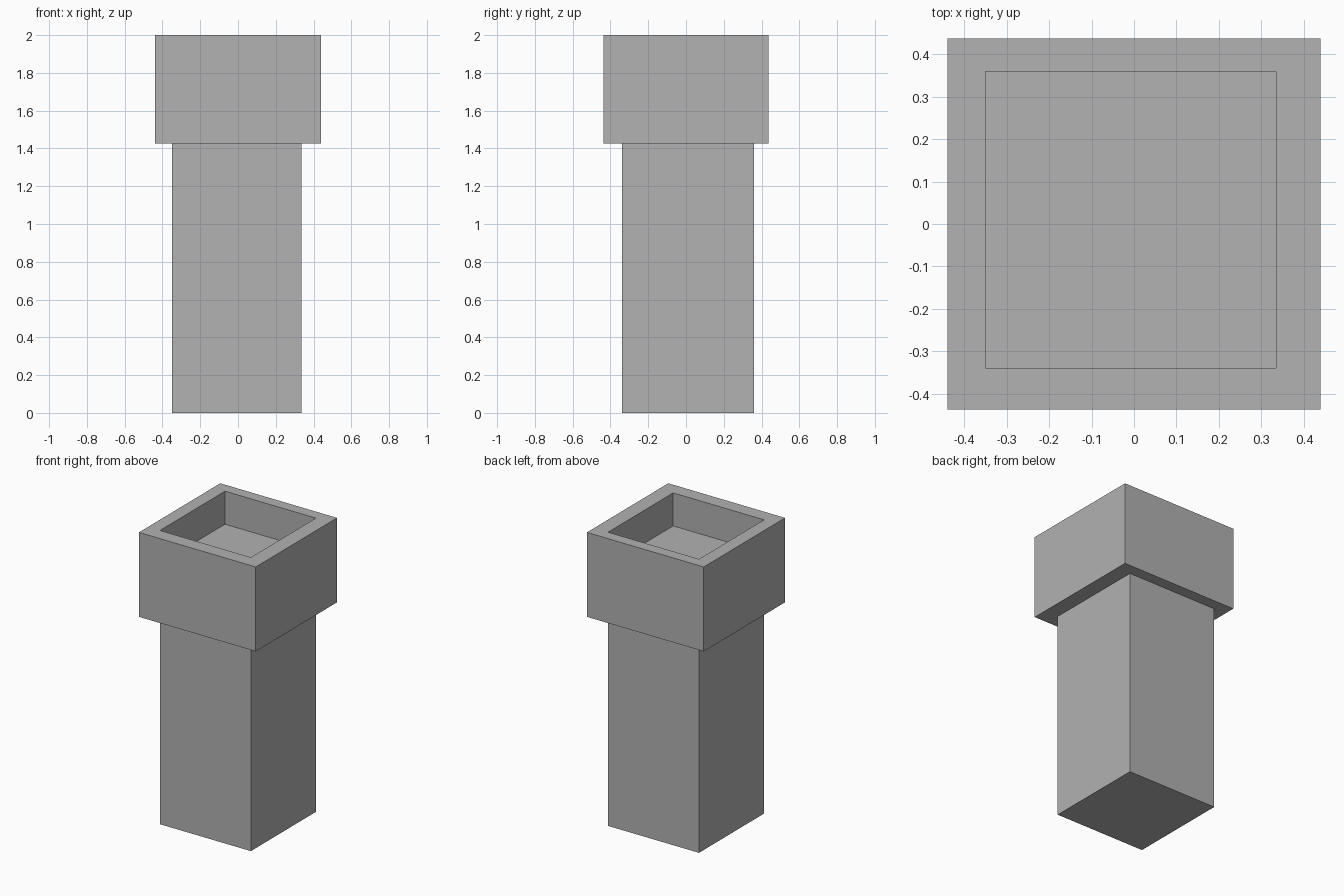
import bpy
import bmesh

cube = bpy.data.objects.get("Cube")
if cube:
    bpy.data.objects.remove(cube, do_unlink=True)

GREY = (0.445, 0.445, 0.445, 1)
grey = bpy.data.materials.new("plain grey")
grey.use_nodes = True
grey.diffuse_color = GREY
grey.node_tree.nodes["Principled BSDF"].inputs["Base Color"].default_value = GREY

# Outlines as x min, x max, y min, y max
INNER = (-0.35, 0.335, -0.34, 0.36)
OUTER = (-0.44, 0.44, -0.4375, 0.4375)
COLLAR_BASE, RECESS_FLOOR, TOP = 1.425, 1.775, 2.0


def skin(name, rings, cap):
    """Join rectangular rings of (outline, height) and close one end."""
    bm = bmesh.new()
    loops = []
    for (x0, x1, y0, y1), z in rings:
        corners = ((x0, y0), (x1, y0), (x1, y1), (x0, y1))
        loops.append([bm.verts.new((x, y, z)) for x, y in corners])
    for low, high in zip(loops, loops[1:]):
        for i in range(4):
            j = (i + 1) % 4
            bm.faces.new((low[i], low[j], high[j], high[i]))
    bm.faces.new(loops[0][::-1] if cap == "first" else loops[-1])
    mesh = bpy.data.meshes.new(name)
    bm.to_mesh(mesh)
    bm.free()
    mesh.materials.append(grey)
    obj = bpy.data.objects.new(name, mesh)
    bpy.context.collection.objects.link(obj)
    return obj


# Square shaft, closed at the bottom
skin("shaft", [(INNER, 0), (INNER, COLLAR_BASE)], "first")

# Wider collar: underside, outer walls, rim, recess walls and recess floor
skin("collar", [(INNER, COLLAR_BASE), (OUTER, COLLAR_BASE), (OUTER, TOP),
                (INNER, TOP), (INNER, RECESS_FLOOR)], "last")
